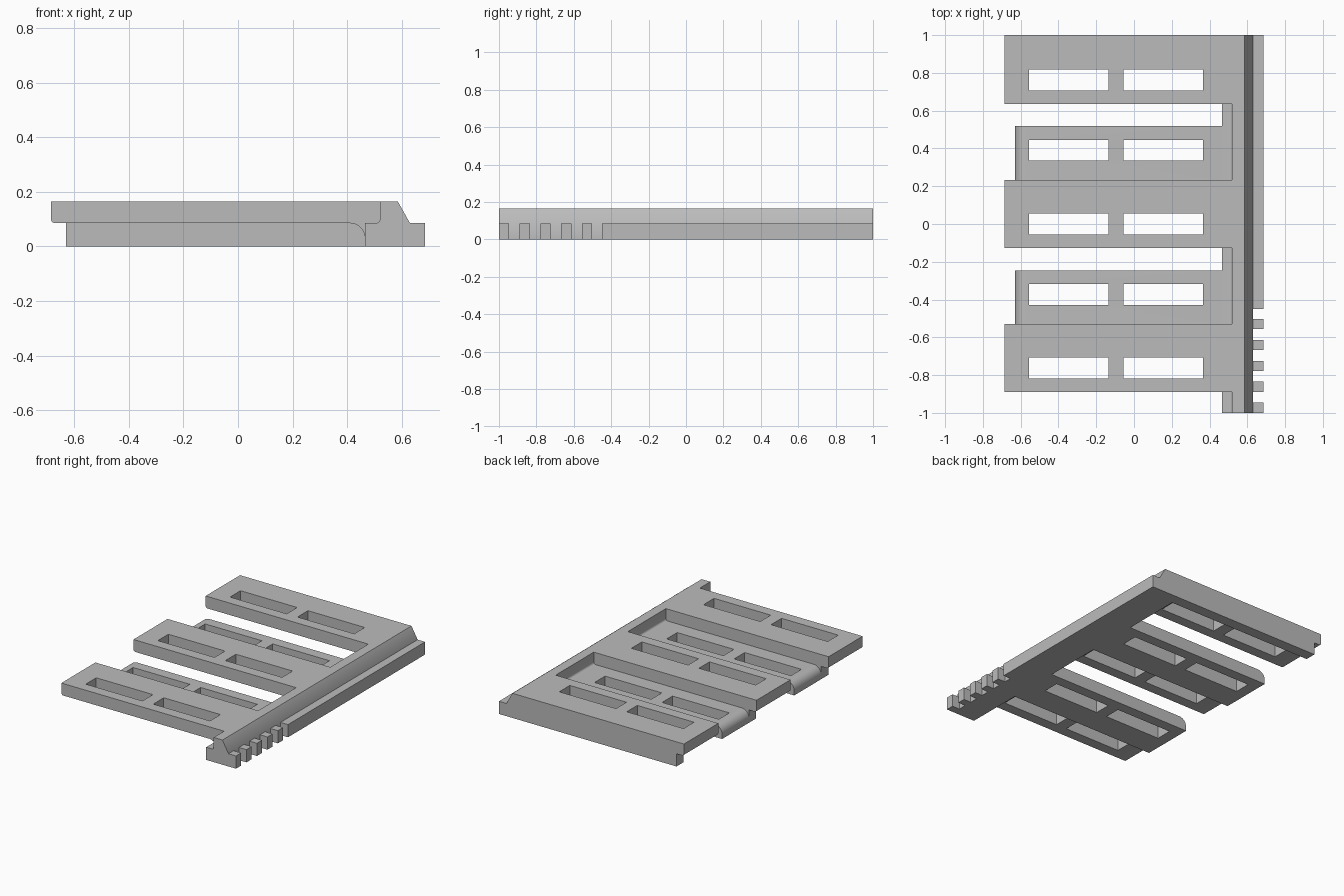
import bpy, bmesh
from math import sin, cos, pi

cube = bpy.data.objects.get("Cube")
if cube:
    bpy.data.objects.remove(cube, do_unlink=True)

grey = bpy.data.materials.new("plain grey")
grey.use_nodes = True
COLOUR = (0.5, 0.5, 0.5, 1)
grey.diffuse_color = COLOUR
grey.node_tree.nodes["Principled BSDF"].inputs["Base Color"].default_value = COLOUR

TOP, MID = 0.165, 0.085            # plate top and the height where layers meet
TIP_UP, TIP_LOW = -0.685, -0.63    # free ends of the upper and lower fingers
ROOT_UP, ROOT_LOW = 0.52, 0.465    # where the fingers meet the rail
LIP, ROUND = 0.015, 0.055          # small and large corner radii
WIDTH, PITCH, FIRST = 0.36, 0.763, -0.89
OVERLAP = 0.075                    # shared strip of upper and lower fingers


def arc(cx, cz, r, start, end, steps=8):
    """Points of an arc in the xz plane, angles in quarter turns."""
    turns = [(start + (end - start) * i / steps) * pi / 2 for i in range(steps + 1)]
    return [(cx + r * cos(t), cz + r * sin(t)) for t in turns]


def rect(x0, x1, z0, z1):
    return [(x0, z0), (x1, z0), (x1, z1), (x0, z1)]


def add_prism(bm, profile, y0, y1):
    """Extrude an xz profile from y0 to y1."""
    face = bm.faces.new([bm.verts.new((x, y0, z)) for x, z in profile])
    ext = bmesh.ops.extrude_face_region(bm, geom=[face])
    moved = [v for v in ext["geom"] if isinstance(v, bmesh.types.BMVert)]
    bmesh.ops.translate(bm, verts=moved, vec=(0, y1 - y0, 0))


def make_part(name, prisms):
    bm = bmesh.new()
    for prism in prisms:
        add_prism(bm, *prism)
    bmesh.ops.recalc_face_normals(bm, faces=bm.faces[:])
    mesh = bpy.data.meshes.new(name)
    bm.to_mesh(mesh)
    bm.free()
    mesh.materials.append(grey)
    part = bpy.data.objects.new(name, mesh)
    bpy.context.collection.objects.link(part)
    return part


def select_only(part):
    bpy.ops.object.select_all(action="DESELECT")
    part.select_set(True)
    bpy.context.view_layer.objects.active = part


def cut_windows(part, y0, y1):
    """Cut the pair of long windows right through a finger."""
    cutter = make_part("window_cutter", [(rect(x, x + 0.42, -0.1, 0.3), y0, y1)
                                         for x in (-0.555, -0.055)])
    cutter.hide_render = True
    mod = part.modifiers.new("windows", "BOOLEAN")
    mod.operation, mod.solver, mod.object = "DIFFERENCE", "EXACT", cutter
    select_only(part)
    bpy.ops.object.modifier_apply(modifier=mod.name)
    bpy.data.objects.remove(cutter, do_unlink=True)


def smooth(part):
    select_only(part)
    bpy.ops.object.shade_smooth_by_angle(angle=pi / 6)


# Rail with a ledge, a filleted shoulder and a sloped outer side
rail_profile = ([(ROOT_LOW, 0), (ROOT_LOW, MID)]
                + arc(ROOT_UP - LIP, MID + LIP, LIP, -1, 0)
                + [(ROOT_UP, TOP), (0.585, TOP), (0.63, MID), (0.63, 0)])
smooth(make_part("rail", [(rail_profile, -1, 1)]))

# Outer strip, broken into teeth towards the front
strip = rect(0.63, 0.685, 0, MID)
make_part("outer_strip", [(strip, -0.45, 1)])
make_part("rack_teeth", [(strip, -1 + i * 0.111, -0.946 + i * 0.111) for i in range(5)])

# Finger profiles
upper = (arc(TIP_UP + LIP, MID + LIP, LIP, 2, 3) + arc(ROOT_UP - LIP, MID + LIP, LIP, 3, 4)
         + [(ROOT_UP, TOP), (TIP_UP, TOP)])
lower_square = rect(TIP_LOW, ROOT_LOW, 0, MID)
lower_round = ([(TIP_LOW, 0), (ROOT_LOW, 0), (ROOT_LOW, MID)]
               + arc(TIP_LOW + ROUND, MID - ROUND, ROUND, 1, 2))
fillet = [(ROOT_LOW, MID)] + arc(ROOT_LOW - ROUND, MID - ROUND, ROUND, 0, 1)

for i in range(3):
    y0 = FIRST + i * PITCH
    last = i == 2
    y1 = 1 if last else y0 + WIDTH
    under = y1 - OVERLAP

    # Upper finger, overhanging towards the front
    finger = make_part(f"upper_finger_{i + 1}", [(upper, y0, y1)])
    cut_windows(finger, y0 + 0.072, y0 + 0.183)
    smooth(finger)

    # Rounded inner corner beneath the overhang
    smooth(make_part(f"underside_fillet_{i + 1}", [(fillet, y0, under)]))

    # Lower finger: square under the upper one, round-tipped where exposed
    make_part(f"lower_finger_root_{i + 1}", [(lower_square, under, y1)])
    if not last:
        end = under + WIDTH
        finger = make_part(f"lower_finger_{i + 1}", [(lower_round, y1, end)])
        cut_windows(finger, end - 0.183, end - 0.072)
        smooth(finger)
